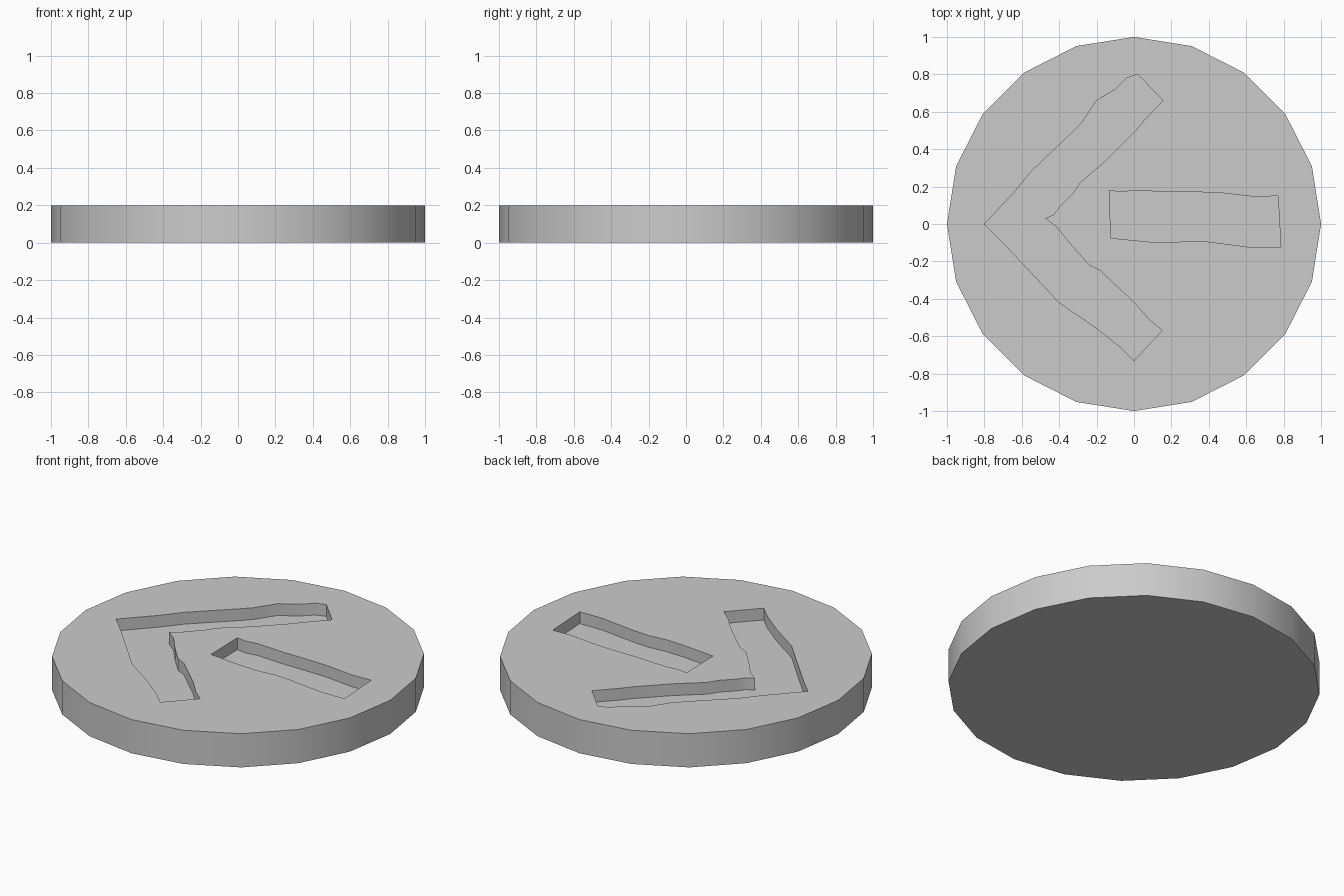
import bpy
import bmesh
import math
from mathutils import Vector

RADIUS, HEIGHT, GROOVE_DEPTH = 1.0, 0.2, 0.07

default_cube = bpy.data.objects.get("Cube")
if default_cube:
    bpy.data.objects.remove(default_cube, do_unlink=True)

# Plain stone colour
stone = bpy.data.materials.new("stone_grey")
stone.use_nodes = True
stone.diffuse_color = (0.6, 0.6, 0.6, 1)
stone.node_tree.nodes["Principled BSDF"].inputs["Base Color"].default_value = stone.diffuse_color


def make_prism(name, outline, bottom, top):
    """Extrude a flat outline straight up from bottom to top."""
    bm = bmesh.new()
    base = bm.faces.new([bm.verts.new((x, y, bottom)) for x, y in outline])
    extruded = bmesh.ops.extrude_face_region(bm, geom=[base], use_keep_orig=True)
    raised = [v for v in extruded["geom"] if isinstance(v, bmesh.types.BMVert)]
    bmesh.ops.translate(bm, verts=raised, vec=Vector((0, 0, top - bottom)))
    bmesh.ops.recalc_face_normals(bm, faces=bm.faces)
    mesh = bpy.data.meshes.new(name)
    bm.to_mesh(mesh)
    bm.free()
    mesh.materials.append(stone)
    obj = bpy.data.objects.new(name, mesh)
    bpy.context.collection.objects.link(obj)
    return obj


def carve(target, name, outline):
    """Sink an outline into the top of the target, then discard the cutter."""
    cutter = make_prism(name, outline, HEIGHT - GROOVE_DEPTH, HEIGHT + GROOVE_DEPTH)
    cutter.hide_render = True
    cut = target.modifiers.new(name, "BOOLEAN")
    cut.operation = "DIFFERENCE"
    cut.solver = "EXACT"
    cut.object = cutter
    bpy.ops.object.modifier_apply(modifier=cut.name)
    bpy.data.objects.remove(cutter, do_unlink=True)


# Twenty-sided disc
sides = 20
rim = [(RADIUS * math.cos(math.tau * i / sides), RADIUS * math.sin(math.tau * i / sides))
       for i in range(sides)]
disc = make_prism("carved_disc", rim, 0, HEIGHT)
bpy.ops.object.select_all(action="DESELECT")
disc.select_set(True)
bpy.context.view_layer.objects.active = disc

# Hand-cut chevron groove: upper outer edge, inner edge, lower outer edge
chevron = [
    (-.80, 0), (-.64, .17), (-.55, .28), (-.33, .49), (-.28, .54), (-.2, .66),
    (-.1, .72), (-.04, .78), (.02, .8), (.155, .66), (.05, .55), (0, .49),
    (-.15, .34), (-.29, .22), (-.33, .16), (-.4, .09), (-.43, .05), (-.475, .03),
    (-.41, -.02), (-.33, -.12), (-.24, -.22), (-.18, -.25), (0, -.42),
    (.08, -.51), (.15, -.57), (0, -.73), (-.07, -.66), (-.21, -.55),
    (-.4, -.42), (-.54, -.27), (-.7, -.1),
]
carve(disc, "chevron_groove", chevron)

# Hand-cut straight groove: back edge, then front edge
bar = [
    (-.13, .18), (-.07, .17), (0, .18), (.2, .17), (.36, .17), (.48, .165),
    (.65, .145), (.77, .15), (.785, -.125), (.63, -.125), (.4, -.095),
    (.3, -.09), (.2, -.1), (.08, -.095), (-.125, -.075),
]
carve(disc, "bar_groove", bar)

# Soft rim with crisp edges
bpy.ops.object.shade_smooth_by_angle(angle=math.radians(30))
